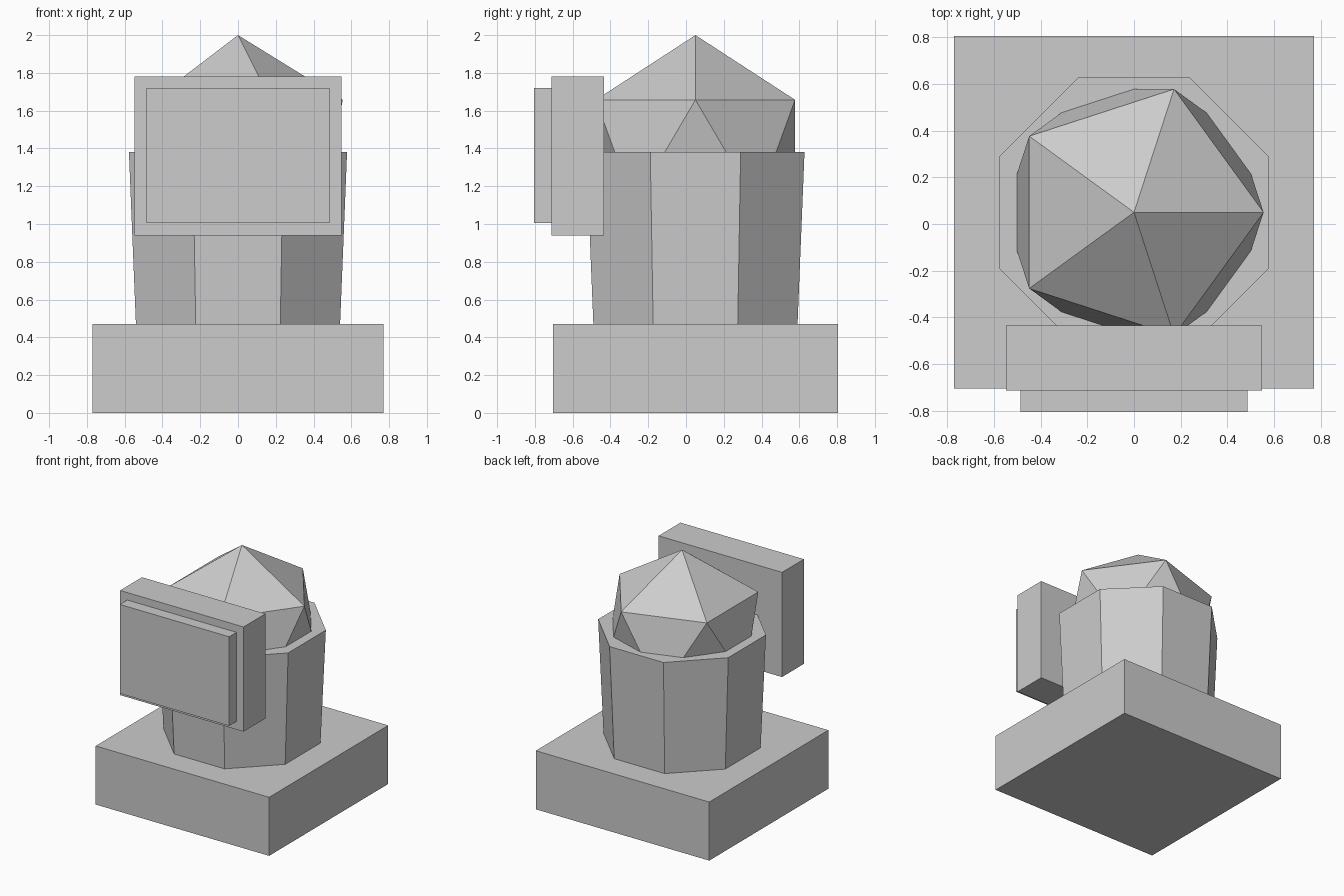
import bpy
import math

if "Cube" in bpy.data.objects:
    bpy.data.objects.remove(bpy.data.objects["Cube"])

CENTRE_Y = 0.05

grey = bpy.data.materials.new("light grey")
grey.diffuse_color = (0.604, 0.604, 0.604, 1)
grey.use_nodes = True
grey.node_tree.nodes["Principled BSDF"].inputs["Base Color"].default_value = grey.diffuse_color


def finish(name):
    obj = bpy.context.object
    obj.name = name
    obj.data.materials.append(grey)
    return obj


def box(name, half_width, y0, y1, z0, z1):
    bpy.ops.mesh.primitive_cube_add(size=1, location=(0, (y0 + y1) / 2, (z0 + z1) / 2))
    obj = finish(name)
    obj.scale = (2 * half_width, y1 - y0, z1 - z0)
    bpy.ops.object.transform_apply(location=False, rotation=False, scale=True)
    return obj


# Square plinth
box("base", 0.77, -0.705, 0.805, 0, 0.47)

# Eight-sided column, slightly wider at the top, flat side to the front
bpy.ops.mesh.primitive_cone_add(
    vertices=8, radius1=0.585, radius2=0.625, depth=0.91,
    location=(0, CENTRE_Y, 0.925), rotation=(0, 0, math.pi / 8))
finish("column")

# Faceted dome, lower half sunk into the column
bpy.ops.mesh.primitive_ico_sphere_add(subdivisions=1, radius=0.62, location=(0, CENTRE_Y, 1.38))
finish("dome")

# Front box with a smaller raised plate
box("front_box", 0.548, -0.712, -0.435, 0.94, 1.78)
box("front_plate", 0.485, -0.805, -0.712, 1.005, 1.72)
